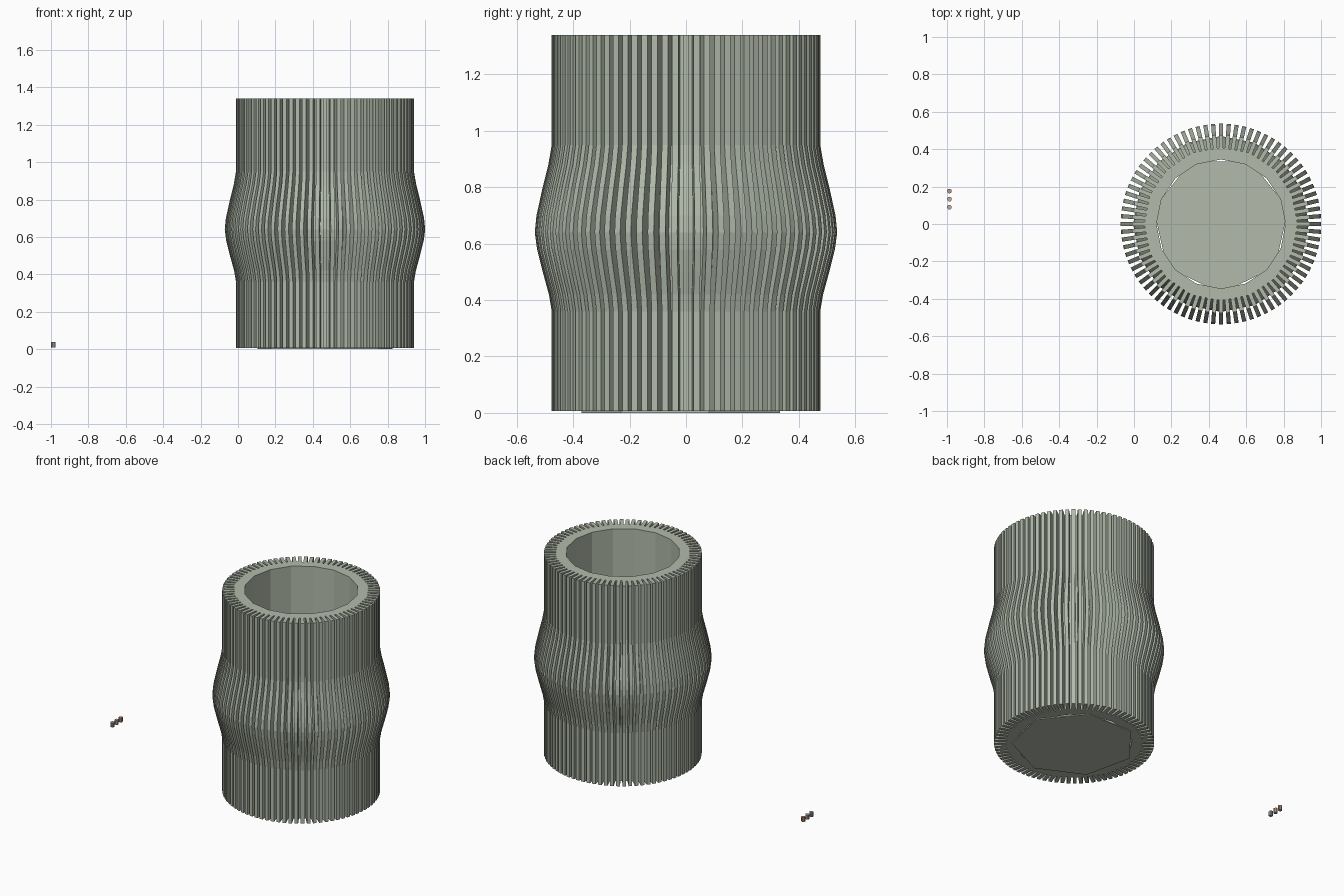
import bpy, bmesh, math

if "Cube" in bpy.data.objects:
    bpy.data.objects.remove(bpy.data.objects["Cube"])

CX = 0.465
Z0, Z1 = 0.006, 1.34
# Height and outward swell of the bulge
BULGE = [(Z0, 0), (0.36, 0), (0.42, 0.010), (0.50, 0.032), (0.58, 0.052), (0.64, 0.06),
         (0.70, 0.054), (0.80, 0.032), (0.88, 0.012), (0.95, 0), (Z1, 0)]


def material(name, rgb):
    m = bpy.data.materials.new(name)
    m.diffuse_color = (*rgb, 1)
    m.use_nodes = True
    m.node_tree.nodes["Principled BSDF"].inputs["Base Color"].default_value = m.diffuse_color
    return m


def finish(name, bm, mat, loc=(CX, 0, 0)):
    bmesh.ops.recalc_face_normals(bm, faces=bm.faces)
    me = bpy.data.meshes.new(name)
    bm.to_mesh(me)
    bm.free()
    me.materials.append(mat)
    ob = bpy.data.objects.new(name, me)
    ob.location = loc
    bpy.context.collection.objects.link(ob)
    return ob


def disc(name, sides, r, z0, z1, mat, loc, turn=0):
    bm = bmesh.new()
    vs = [bm.verts.new((r * math.cos(turn + math.tau * i / sides),
                        r * math.sin(turn + math.tau * i / sides), z0)) for i in range(sides)]
    f = bm.faces.new(vs)
    ext = bmesh.ops.extrude_face_region(bm, geom=[f], use_keep_orig=True)
    for v in ext["geom"]:
        if isinstance(v, bmesh.types.BMVert):
            v.co.z = z1
    return finish(name, bm, mat, loc)


green = material("grey_green", (0.45, 0.50, 0.41))

# Hollow cup wall: closed profile swept round in 16 flat sides
profile = [(0.41 + b, z) for z, b in BULGE] + [(0.345, Z1), (0.345, Z0)]
bm = bmesh.new()
N = 16
rings = [[bm.verts.new((r * math.cos(math.tau * i / N), r * math.sin(math.tau * i / N), z))
          for r, z in profile] for i in range(N)]
P = len(profile)
for i in range(N):
    a, b = rings[i], rings[(i + 1) % N]
    for j in range(P):
        k = (j + 1) % P
        bm.faces.new((a[j], b[j], b[k], a[k]))
finish("cup_wall", bm, green)

# Upright fins around the wall, following the bulge
bm = bmesh.new()
FINS, HALF = 80, 0.011
for n in range(FINS):
    t = math.tau * n / FINS
    c, s = math.cos(t), math.sin(t)
    rows = []
    for z, b in BULGE:
        corners = [(0.395 + b, -HALF), (0.476 + b, -HALF), (0.476 + b, HALF), (0.395 + b, HALF)]
        rows.append([bm.verts.new((r * c - w * s, r * s + w * c, z)) for r, w in corners])
    for lo, hi in zip(rows, rows[1:]):
        for j in range(4):
            k = (j + 1) % 4
            bm.faces.new((lo[j], lo[k], hi[k], hi[j]))
    bm.faces.new(rows[0])
    bm.faces.new(rows[-1])
finish("fins", bm, green)

# Seven-sided floor plate
disc("floor_plate", 7, 0.37, 0, 0.006, green, (CX, 0, 0), math.radians(90 + 180 / 7))

# Three small loose pegs beside the cup
for i, rgb in enumerate([(0.45, 0.45, 0.45), (0.60, 0.42, 0.30), (0.50, 0.30, 0.22)]):
    disc(f"peg_{i + 1}", 10, 0.0125, 0.008, 0.038, material(f"peg_colour_{i + 1}", rgb),
         (-0.987, 0.09 + 0.043 * i, 0))
